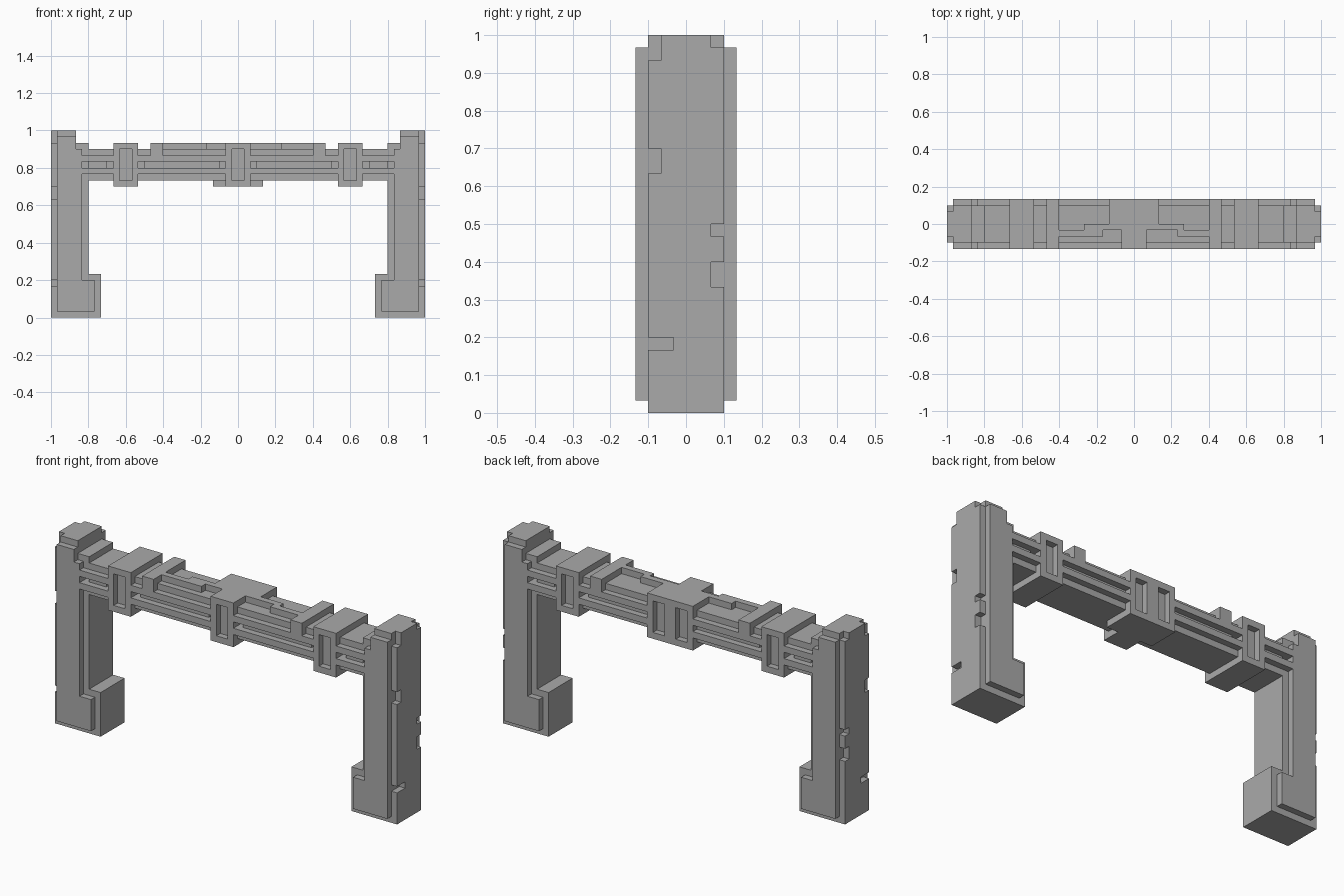
import bpy, bmesh

U = 1 / 30  # module size: every part sits on this grid

if "Cube" in bpy.data.objects:
    bpy.data.objects.remove(bpy.data.objects["Cube"], do_unlink=True)

stone = bpy.data.materials.new("grey stone")
stone.use_nodes = True
GREY = (0.4, 0.4, 0.4, 1)
stone.diffuse_color = GREY
stone.node_tree.nodes["Principled BSDF"].inputs["Base Color"].default_value = GREY


def prism(name, outline, y0, y1):
    """Extrude an x-z outline from y0 to y1."""
    bm = bmesh.new()
    face = bm.faces.new([bm.verts.new((x * U, y0 * U, z * U)) for x, z in outline])
    out = bmesh.ops.extrude_face_region(bm, geom=[face])
    verts = [v for v in out["geom"] if isinstance(v, bmesh.types.BMVert)]
    bmesh.ops.translate(bm, verts=verts, vec=(0, (y1 - y0) * U, 0))
    bmesh.ops.recalc_face_normals(bm, faces=bm.faces)
    mesh = bpy.data.meshes.new(name)
    bm.to_mesh(mesh)
    bm.free()
    mesh.materials.append(stone)
    obj = bpy.data.objects.new(name, mesh)
    bpy.context.collection.objects.link(obj)
    return obj


def box(name, x, y, z):
    return prism(name, [(x[0], z[0]), (x[1], z[0]), (x[1], z[1]), (x[0], z[1])], *y)


def apply(obj, mod):
    bpy.context.view_layer.objects.active = obj
    bpy.ops.object.modifier_apply(modifier=mod.name)


def cut(obj, *boxes):
    for b in boxes:
        cutter = box("cutter", *b)
        cutter.hide_render = True
        mod = obj.modifiers.new("cut", "BOOLEAN")
        mod.operation, mod.solver, mod.object = "DIFFERENCE", "EXACT", cutter
        apply(obj, mod)
        bpy.data.objects.remove(cutter, do_unlink=True)
    return obj


def mirror(obj, x=True, y=False):
    mod = obj.modifiers.new("mirror", "MIRROR")
    mod.use_axis = (x, y, False)
    mod.use_mirror_merge = False
    apply(obj, mod)


# Legs with an inward foot, stepped top and notched outer corners
leg = prism("legs", [(30, 0), (22, 0), (22, 7), (24, 7), (24, 28), (26, 28),
                     (26, 30), (30, 30)], -3, 3)
cut(leg,
    ((29, 31), (-4, -2), (28, 31)), ((29, 31), (-4, -2), (19, 21)),
    ((29, 31), (-4, -1), (5, 6)), ((29, 31), (2, 4), (29, 31)),
    ((29, 31), (2, 4), (14, 15)), ((29, 31), (2, 4), (10, 12)),
    ((24, 25), (-4, -2), (24, 25)), ((24, 25), (2, 4), (24, 25)))
mirror(leg)

# Raised plates on the front and back of each leg
plate = prism("leg_plates", [(29, 1), (23, 1), (23, 6), (25, 6), (25, 27), (26, 27),
                             (26, 29), (29, 29)], -4, -3)
mirror(plate, y=True)

# Crossbeam with small pockets at the ends of its grooves
beam = box("crossbeam", (-24, 24), (-3, 3), (22, 27))
for x in (-21, -16, -3, 2, 15, 20):
    cut(beam, ((x, x + 1), (-4, -2), (24, 25)))
for x in (-21, -16, 15, 20):
    cut(beam, ((x, x + 1), (2, 4), (24, 25)))

# Twin rails along both faces of the beam
for name, z in (("lower_rail", (23, 24)), ("upper_rail", (25, 26))):
    mirror(box(name + "_outer", (20, 25), (-4, -3), z), y=True)
    mirror(box(name + "_front", (2, 16), (-4, -3), z))
    mirror(box(name + "_back", (4, 16), (3, 4), z))

# Side blocks with a recessed window on each face
block = box("side_blocks", (16, 20), (-4, 4), (21, 28))
cut(block, ((17, 19), (-5, -3), (22, 27)), ((17, 19), (3, 5), (22, 27)))
mirror(block)

# Centre block: narrow in front, wide with two windows behind
cut(box("centre_block_front", (-2, 2), (-4, 0), (21, 28)),
    ((-1, 1), (-5, -3), (22, 27)))
cut(box("centre_block_back", (-4, 4), (-1, 4), (21, 28)),
    ((-3, -1), (3, 5), (22, 27)), ((1, 3), (3, 5), (22, 27)))

# Raised shoulders across the beam
mirror(box("beam_shoulders", (12, 14), (-4, 4), (26, 28)))

# Zigzag ridges on top, joining the shoulders to the centre block
for side, bend in ((-1, 5), (1, 7)):
    for name, a, b, y in (("ridge_inner", 2, 8, (-1, 0)), ("ridge_outer", bend, 12, (-2, -1))):
        box(name, sorted((side * a, side * b)), y, (27, 28))
